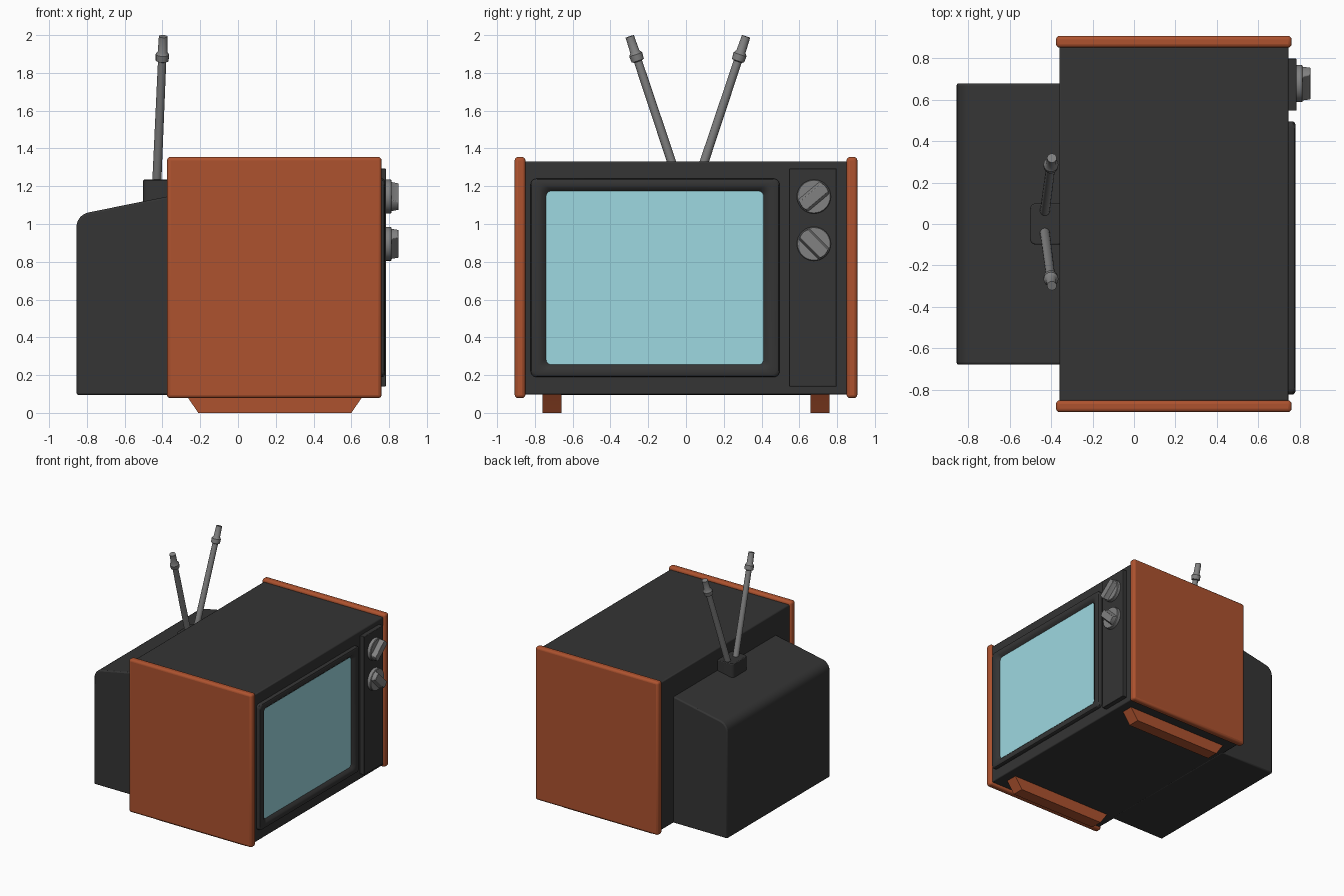
import bpy, bmesh, math
from mathutils import Vector

if "Cube" in bpy.data.objects:
    bpy.data.objects.remove(bpy.data.objects["Cube"])


def mat(name, col):
    m = bpy.data.materials.new(name)
    m.diffuse_color = (*col, 1)
    m.use_nodes = True
    m.node_tree.nodes["Principled BSDF"].inputs["Base Color"].default_value = m.diffuse_color
    return m


DARK = mat("charcoal plastic", (0.035, 0.035, 0.035))
WOOD = mat("orange wood", (0.42, 0.085, 0.028))
GLASS = mat("pale blue glass", (0.34, 0.69, 0.75))
METAL = mat("grey metal", (0.22, 0.22, 0.22))


def finish(bm, name, m, bevel=0, segs=2, angle=35):
    bmesh.ops.recalc_face_normals(bm, faces=bm.faces)
    me = bpy.data.meshes.new(name)
    bm.to_mesh(me)
    bm.free()
    ob = bpy.data.objects.new(name, me)
    bpy.context.collection.objects.link(ob)
    me.materials.append(m)
    if bevel:
        b = ob.modifiers.new("bevel", 'BEVEL')
        b.width, b.segments, b.limit_method = bevel, segs, 'ANGLE'
    bpy.ops.object.select_all(action='DESELECT')
    ob.select_set(True)
    bpy.context.view_layer.objects.active = ob
    bpy.ops.object.shade_smooth_by_angle(angle=math.radians(angle))
    return ob


def loft(name, rings, m, bevel=0, segs=2, caps=(True, True), angle=35):
    """Skin a list of equal-length point rings."""
    bm = bmesh.new()
    vs = [[bm.verts.new(p) for p in r] for r in rings]
    n = len(vs[0])
    for a, b in zip(vs, vs[1:]):
        for i in range(n):
            j = (i + 1) % n
            bm.faces.new((a[i], a[j], b[j], b[i]))
    if caps[0]:
        bm.faces.new(vs[0])
    if caps[1]:
        bm.faces.new(vs[-1])
    return finish(bm, name, m, bevel, segs, angle)


def box(name, x, y, z, m, bevel=0, segs=2):
    rings = [[(x[0], yy, z[0]), (x[1], yy, z[0]), (x[1], yy, z[1]), (x[0], yy, z[1])] for yy in y]
    return loft(name, rings, m, bevel, segs)


def prism(name, xz, y0, y1, m, bevel=0, segs=2):
    return loft(name, [[(x, y, z) for x, z in xz] for y in (y0, y1)], m, bevel, segs)


def round_rect(x, y0, y1, z0, z1, r, n=5):
    pts = []
    for k, (cy, cz) in enumerate([(y1 - r, z1 - r), (y0 + r, z1 - r), (y0 + r, z0 + r), (y1 - r, z0 + r)]):
        for i in range(n + 1):
            a = math.pi / 2 * (k + i / n)
            pts.append((x, cy + r * math.cos(a), cz + r * math.sin(a)))
    return pts


def tube(name, origin, axis, stations, m, n=16):
    """Round part: stations are (distance, radius) along the axis."""
    axis = Vector(axis).normalized()
    u = axis.cross(Vector((0.3, 0.2, 0.9) if abs(axis.z) < 0.8 else (1, 0, 0))).normalized()
    v = axis.cross(u)
    o = Vector(origin)
    rings = [[o + axis * d + r * (math.cos(t) * u + math.sin(t) * v)
              for t in (2 * math.pi * i / n for i in range(n))] for d, r in stations]
    return loft(name, rings, m)


# cabinet and picture-tube housing
box("cabinet", (-0.36, 0.745), (-0.855, 0.855), (0.097, 1.332), DARK, 0.008)
arc = [(-0.775 - 0.08 * math.sin(a), 0.985 + 0.078 * math.cos(a))
       for a in (math.radians(10 + 80 * i / 6) for i in range(7))]
prism("rear_housing", [(-0.34, 0.095), (-0.34, 1.152)] + arc + [(-0.855, 0.095)],
      -0.678, 0.678, DARK, 0.01)

# wooden sides and feet, mirrored
for s, side in ((-1, "right"), (1, "left")):
    ys = sorted((s * 0.85, s * 0.907))
    box(side + "_side_panel", (-0.376, 0.76), ys, (0.078, 1.355), WOOD, 0.018, 3)
    prism(side + "_foot", [(-0.28, 0.1), (-0.265, 0.08), (-0.21, 0), (0.60, 0), (0.655, 0.08), (0.67, 0.1)],
          s * 0.66, s * 0.76, WOOD)

# screen surround: outer rounded edge, face, slope inward to the glass
rings = []
for x, d, r in ((0.74, 0, 0.03), (0.766, 0, 0.03), (0.774, 0.005, 0.03), (0.778, 0.015, 0.03),
                (0.778, 0.045, 0.035), (0.774, 0.058, 0.035), (0.762, 0.075, 0.03), (0.75, 0.088, 0.025)):
    rings.append(round_rect(x, -0.822 + d, 0.495 - d, 0.19 + d * 0.8, 1.24 - d * 0.8, r))
loft("screen_surround", rings, DARK, caps=(False, False))
loft("screen", [round_rect(x, -0.74, 0.41, 0.256, 1.174, 0.025) for x in (0.74, 0.756)], GLASS)

# control panel with two knobs
box("control_panel", (0.74, 0.783), (0.546, 0.797), (0.14, 1.294), DARK, 0.004)
for name, z, ang in (("upper_knob", 1.145, 40), ("lower_knob", 0.895, -45)):
    tube(name + "_base", (0.775, 0.677, z), (1, 0, 0),
         [(0, 0.082), (0.008, 0.09), (0.034, 0.09), (0.038, 0.086)], METAL, 32)
    a = math.radians(ang)
    grip = []
    for x, hw, rad in ((0.80, 0.05, 0.084), (0.82, 0.036, 0.084), (0.85, 0.028, 0.082)):
        t = math.asin(hw / rad)
        angs = [c - t + 2 * t * i / 6 for c in (a, a + math.pi) for i in range(7)]
        grip.append([(x, 0.677 + rad * math.cos(q), z + rad * math.sin(q)) for q in angs])
    loft(name + "_grip", grip, METAL, 0.003)

# aerial: base block and two rods
loft("aerial_base", [[(-x, y, z) for z, y, x in [(p[2], q[1], q[2]) for q in round_rect(0, -0.1, 0.1, 0.34, 0.502, 0.03)]]
                     for p in ((0, 0, 1.09), (0, 0, 1.235))], DARK, 0.006)
for s, side in ((-1, "right"), (1, "left")):
    start = Vector((-0.43, 0.01 + s * 0.05, 1.22))
    d = Vector((-0.396, 0.01 + s * 0.308, 1.993)) - start
    L = d.length
    tube(side + "_aerial_rod", start, d,
         [(0, 0.024), (L - 0.14, 0.022), (L - 0.135, 0.034), (L - 0.1, 0.036),
          (L - 0.085, 0.025), (L, 0.023)], METAL)
